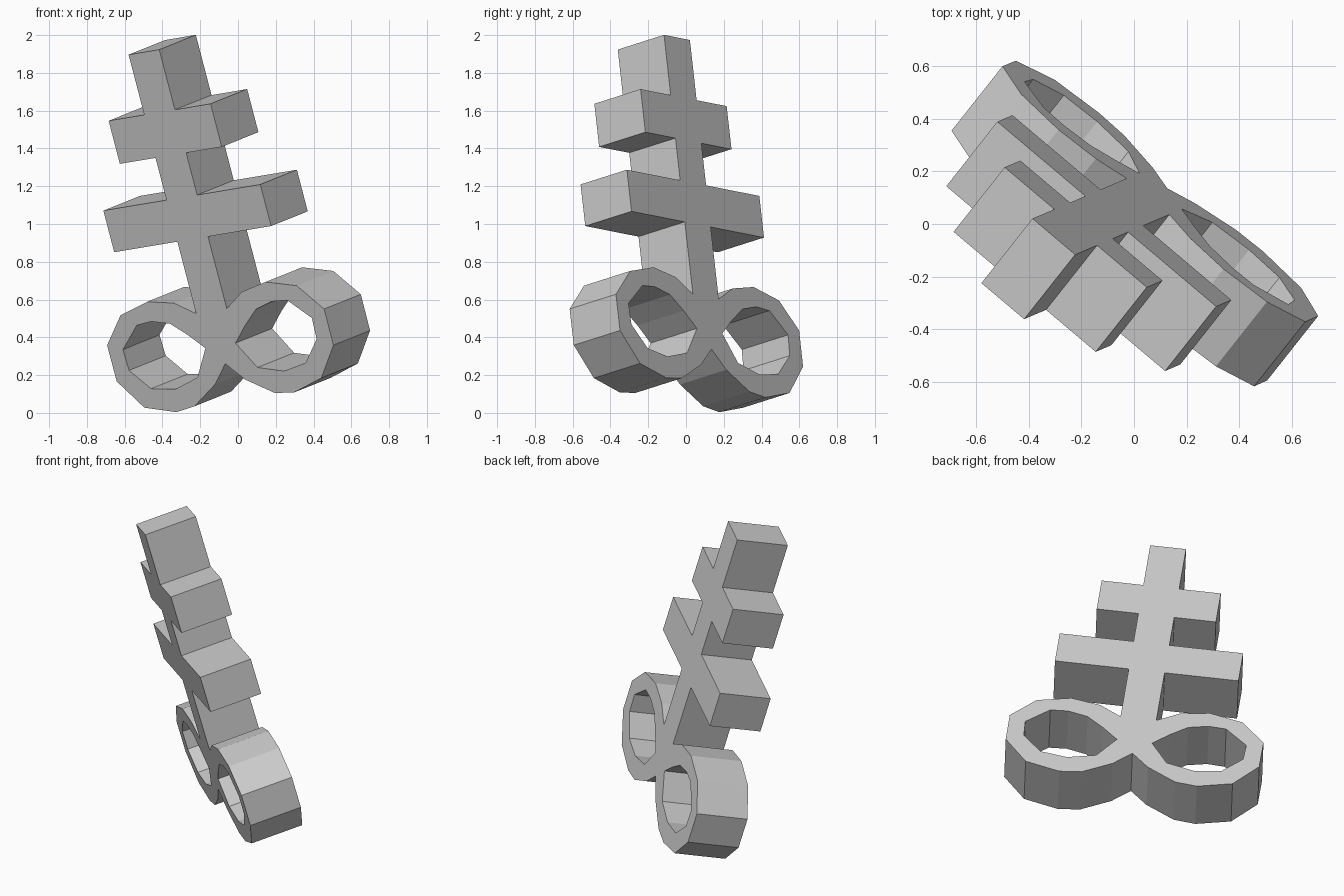
import bpy, bmesh, math
from mathutils import Matrix, Vector

cube = bpy.data.objects.get("Cube")
if cube:
    bpy.data.objects.remove(cube)

# Plain grey material
grey = bpy.data.materials.new("plain_grey")
grey.use_nodes = True
colour = (0.6, 0.6, 0.6, 1)
grey.diffuse_color = colour
grey.node_tree.nodes["Principled BSDF"].inputs["Base Color"].default_value = colour

DEPTH = 0.322
POST, LONG, SHORT = 0.107, 0.548, 0.356


def bar(half, low, high):
    """Right-hand outline of one crossbar, from its top to its bottom."""
    return [(POST, high), (half, high), (half, low), (POST, low)]


# Right half of the outline: post top, two crossbars, faceted loop
half = [(POST, 1.985)] + bar(SHORT, 1.417, 1.654) + bar(LONG, 0.956, 1.185)
half += [(POST, 0.56), (0.237, 0.635), (0.413, 0.666), (0.615, 0.619),
         (0.758, 0.472), (0.757, 0.273), (0.618, 0.11), (0.411, 0.058),
         (0.28, 0.073), (0.105, 0.17)]
hole = [(0.105, 0.37), (0.2, 0.455), (0.3, 0.53), (0.42, 0.558), (0.525, 0.551),
        (0.66, 0.435), (0.655, 0.32), (0.54, 0.204), (0.38, 0.18), (0.21, 0.222)]


def mirrored(points):
    return [(-x, y) for x, y in reversed(points)]


# Extruded flat profile with two holes
curve = bpy.data.curves.new("cross_profile", "CURVE")
curve.dimensions = "2D"
curve.fill_mode = "BOTH"
curve.extrude = DEPTH / 2
for loop in (half + [(0, 0.27)] + mirrored(half), hole, mirrored(hole)):
    spline = curve.splines.new("POLY")
    spline.points.add(len(loop) - 1)
    for point, (x, y) in zip(spline.points, loop):
        point.co = (x, y, 0, 1)
    spline.use_cyclic_u = True
helper = bpy.data.objects.new("profile_helper", curve)
bpy.context.collection.objects.link(helper)
bpy.context.view_layer.update()
evaluated = helper.evaluated_get(bpy.context.evaluated_depsgraph_get())
mesh = bpy.data.meshes.new_from_object(evaluated)
bpy.data.objects.remove(helper)

# Weld the caps to the walls and keep every face flat
bm = bmesh.new()
bm.from_mesh(mesh)
bmesh.ops.remove_doubles(bm, verts=bm.verts, dist=0.0005)
bmesh.ops.recalc_face_normals(bm, faces=bm.faces)
for face in bm.faces:
    face.smooth = False
    face.material_index = 0
bm.to_mesh(mesh)
bm.free()
mesh.materials.clear()
mesh.materials.append(grey)

# Lean and turn the whole cross
side = Vector((0.758, -0.64, 0.1266)).normalized()
up = Vector((-0.251, -0.107, 0.962))
up = (up - side * up.dot(side)).normalized()
turn = Matrix((side, up, side.cross(up))).transposed().to_4x4()
cross = bpy.data.objects.new("looped_double_cross", mesh)
bpy.context.collection.objects.link(cross)
cross.matrix_world = Matrix.Translation((0.097, 0.042, 0.039)) @ turn
